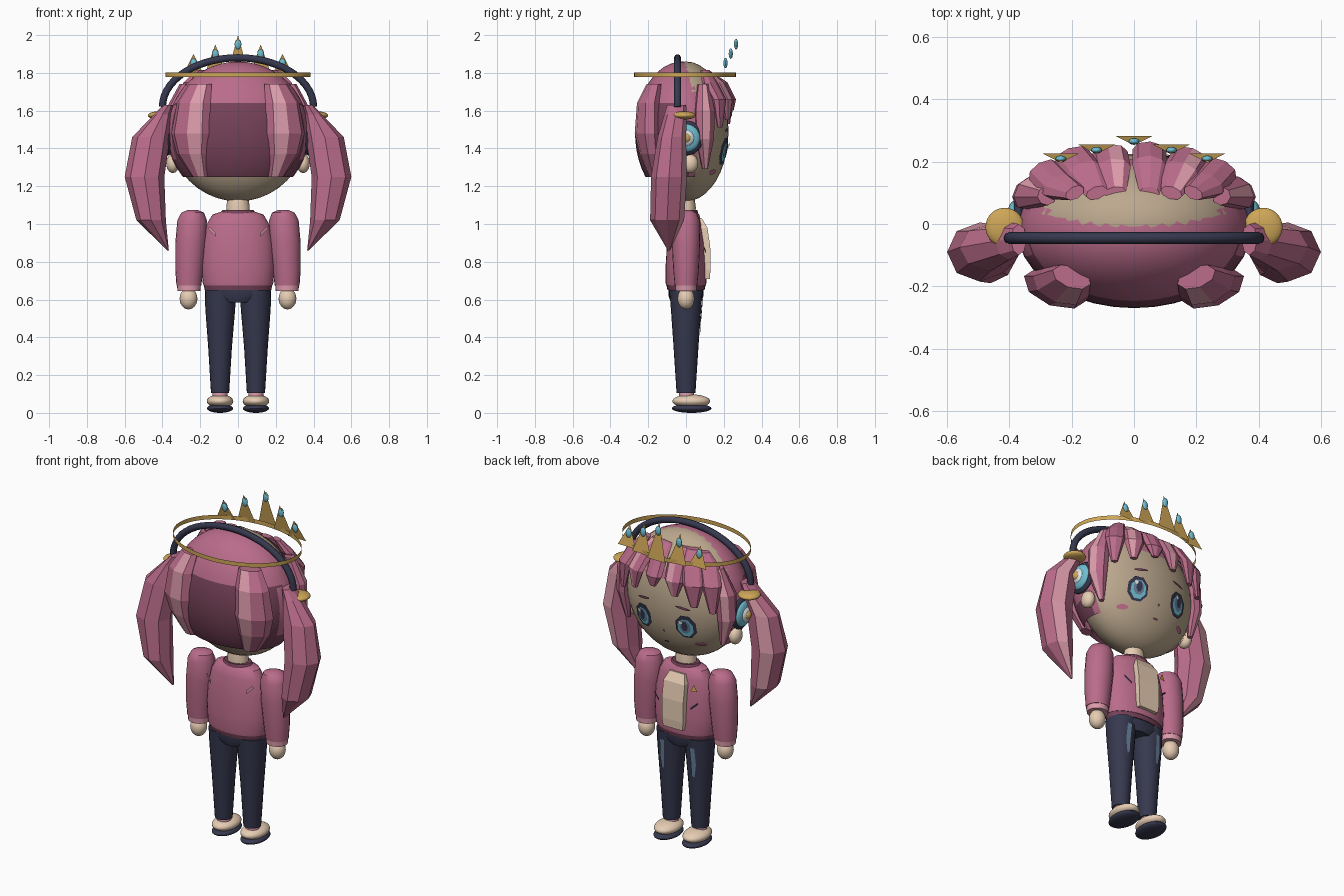
import bpy, bmesh, math
from mathutils import Vector

if "Cube" in bpy.data.objects:
    bpy.data.objects.remove(bpy.data.objects["Cube"])

def srgb(r, g, b):
    return tuple(((c / 255 + .055) / 1.055) ** 2.4 for c in (r, g, b)) + (1,)

MATS = {}
for key, col in dict(pink=(186, 108, 138), light_pink=(222, 156, 172), dark_pink=(118, 66, 88),
                     navy=(54, 56, 78), cream=(232, 206, 180), tan=(188, 168, 142),
                     gold=(206, 166, 88), cyan=(112, 190, 208), slate_blue=(104, 128, 156),
                     white=(232, 236, 240)).items():
    m = bpy.data.materials.new(key)
    m.diffuse_color = srgb(*col)
    m.use_nodes = True
    m.node_tree.nodes["Principled BSDF"].inputs["Base Color"].default_value = m.diffuse_color
    MATS[key] = m

def finish(name, bm, mats, smooth):
    me = bpy.data.meshes.new(name)
    bm.to_mesh(me)
    bm.free()
    ob = bpy.data.objects.new(name, me)
    bpy.context.collection.objects.link(ob)
    for m in mats.split():
        me.materials.append(MATS[m])
    if smooth:
        bpy.context.view_layer.objects.active = ob
        bpy.ops.object.select_all(action='DESELECT')
        ob.select_set(True)
        bpy.ops.object.shade_smooth_by_angle(angle=math.radians(40))
    return ob

def ball(name, c, r, mat, seg=28, rings=16):
    bm = bmesh.new()
    bmesh.ops.create_uvsphere(bm, u_segments=seg, v_segments=rings, radius=1)
    for v in bm.verts:
        v.co = Vector(c) + Vector(v.co[i] * r[i] for i in range(3))
    return finish(name, bm, mat, True)

def loft(name, stations, mats, n=8, rot=0, paint=None, smooth=False, phase=0):
    """Skin elliptical horizontal sections (x, y, z, half width, half depth)."""
    bm = bmesh.new()
    ca, sa = math.cos(rot), math.sin(rot)
    loops = []
    for x, y, z, w, d in stations:
        ring = []
        for k in range(n):
            a = 2 * math.pi * (k + phase) / n
            u, v = w * math.cos(a), d * math.sin(a)
            ring.append(bm.verts.new((x + u * ca - v * sa, y + u * sa + v * ca, z)))
        loops.append(ring)
    for j in range(len(loops) - 1):
        for k in range(n):
            f = bm.faces.new((loops[j][k], loops[j][(k + 1) % n], loops[j + 1][(k + 1) % n], loops[j + 1][k]))
            if paint:
                f.material_index = paint(j, k)
    bm.faces.new(loops[0])
    bm.faces.new(loops[-1])
    bmesh.ops.recalc_face_normals(bm, faces=bm.faces)
    return finish(name, bm, mats, smooth)

def tube(name, pts, r, mat, n=10):
    cu = bpy.data.curves.new(name, 'CURVE')
    cu.dimensions = '3D'
    cu.bevel_depth, cu.bevel_resolution, cu.use_fill_caps = r, 2, True
    sp = cu.splines.new('POLY')
    sp.points.add(len(pts) - 1)
    for p, q in zip(sp.points, pts):
        p.co = (*q, 1)
    cu.materials.append(MATS[mat])
    ob = bpy.data.objects.new(name, cu)
    bpy.context.collection.objects.link(ob)

def plate(name, pts, mat):
    bm = bmesh.new()
    f = bm.faces.new([bm.verts.new(p) for p in pts])
    f.normal_update()
    if f.normal.y < 0:
        f.normal_flip()
    return finish(name, bm, mat, False)

HEAD, HR = (0, 0, 1.49), (.365, .225, .37)

def face_disc(name, x, z, w, h, mat, lift, n=8, tilt=0):
    """Flat painted shape wrapped on the front of the head."""
    pts = []
    for k in range(n):
        a = 2 * math.pi * (k + .5) / n
        u, v = w * math.cos(a), h * math.sin(a)
        px, pz = x + u * math.cos(tilt) - v * math.sin(tilt), z + u * math.sin(tilt) + v * math.cos(tilt)
        t = 1 - (px / HR[0]) ** 2 - ((pz - HEAD[2]) / HR[2]) ** 2
        pts.append((px, HR[1] * math.sqrt(max(t, .02)) + lift, pz))
    plate(name, pts, mat)

# head and neck
ball("head", HEAD, HR, "tan", 36, 20)
loft("neck", [(0, 0, 1.03, .06, .05), (0, 0, 1.09, .062, .052), (0, 0, 1.14, .055, .045)], "cream", 16, smooth=True)

# hair cap: full dome on top, only the back half below the hairline
bm = bmesh.new()
bmesh.ops.create_uvsphere(bm, u_segments=36, v_segments=24, radius=1)
for v in bm.verts:
    v.co = Vector((v.co.x * .375, v.co.y * .25 - .02, v.co.z * .375 + 1.485))
for z in (1.64, 1.25):
    bmesh.ops.bisect_plane(bm, geom=bm.verts[:] + bm.edges[:] + bm.faces[:], plane_co=(0, 0, z), plane_no=(0, 0, 1))
drop = []
for f in bm.faces:
    c = f.calc_center_median()
    if c.z < 1.25 or (c.z < 1.64 and c.y > .05):
        drop.append(f)
    elif c.z < 1.64 and abs(c.x) < .34 and c.y < 0:
        f.material_index = 1
bmesh.ops.delete(bm, geom=drop, context='FACES')
finish("hair_cap", bm, "pink dark_pink", True)

# fringe locks, stripes on one face of some
for i, (x0, x1, y1, zt, w) in enumerate([(-.06, -.08, .225, 1.57, .06), (.05, .05, .235, 1.60, .055),
                                       (-.12, -.2, .215, 1.53, .06), (.12, .18, .215, 1.55, .06),
                                       (-.19, -.29, .17, 1.5, .055), (.19, .28, .175, 1.51, .055)]):
    loft(f"fringe_lock_{i}", [(x0, .1, 1.815, w * .6, .02), ((x0 + x1) / 2, y1 - .05, 1.75, w, .035),
                              (x1, y1, 1.66, w, .03), (x1 * 1.04, y1 + .005, zt, w * .35, .012)],
         "pink light_pink", 8, -x1 * 1.8, lambda j, k, i=i: int(i in (0, 3) and k == 1))

for s in (-1, 1):
    side = "left" if s < 0 else "right"
    # locks beside the face and at the back of the head
    loft(f"{side}_side_lock", [(s * .28, .09, 1.74, .03, .03), (s * .335, .1, 1.6, .06, .045),
                               (s * .345, .1, 1.45, .055, .04), (s * .315, .1, 1.29, .015, .015)],
         "pink light_pink", 8, -s * .9, lambda j, k: int(k == 1))
    stripe = 5 if s < 0 else 6
    loft(f"{side}_back_lock", [(s * .2, -.17, 1.74, .065, .035), (s * .235, -.2, 1.64, .095, .055),
                               (s * .25, -.205, 1.48, .11, .06), (s * .24, -.19, 1.37, .09, .05),
                               (s * .2, -.165, 1.25, .045, .03)],
         "pink light_pink", 8, s * .35, lambda j, k, s=s: int(k == (6 if s < 0 else 5)))
    # long tail of hair with a pale stripe
    loft(f"{side}_ponytail", [(s * .37, -.05, 1.63, .025, .05), (s * .40, -.055, 1.58, .045, .06),
                              (s * .46, -.075, 1.46, .1, .075), (s * .495, -.09, 1.25, .105, .095),
                              (s * .46, -.1, 1.02, .078, .09), (s * .37, -.09, .86, .004, .006)],
         "pink light_pink", 8, 0, lambda j, k, s=s: int(k == (1 if s > 0 else 2) and j > 0))
    ball(f"{side}_hair_tie", (s * .415, -.01, 1.575), (.062, .062, .022), "gold")
    ball(f"{side}_ear", (s * .345, .02, 1.32), (.035, .045, .05), "cream", 16, 10)
    # headphone cup as stacked discs
    for nm, x, r, mat in (("pad", .37, .092, "navy"), ("ring", .385, .074, "cyan"),
                          ("disc", .396, .046, "white"), ("button", .405, .028, "gold")):
        ball(f"{side}_cup_{nm}", (s * x, .0, 1.455), (.026, r, r), mat)

    # eyes, brows and cheeks
    ex = s * .14
    face_disc(f"{side}_eye_outline", ex, 1.385, .062, .075, "navy", .006)
    face_disc(f"{side}_eye_iris", ex, 1.38, .046, .057, "cyan", .010)
    face_disc(f"{side}_eye_inner", ex, 1.388, .032, .043, "slate_blue", .013)
    face_disc(f"{side}_eye_pupil", ex, 1.393, .018, .032, "navy", .016)
    face_disc(f"{side}_eye_glint", ex + .022, 1.415, .012, .014, "white", .019)
    face_disc(f"{side}_brow", s * .13, 1.5, .045, .008, "dark_pink", .008, 8, -s * .15)
    face_disc(f"{side}_cheek", s * .2, 1.275, .03, .014, "pink", .006)

    # sleeve, cuff and hand
    loft(f"{side}_sleeve", [(s * .24, 0, 1.075, .025, .025), (s * .24, 0, 1.06, .06, .055),
                            (s * .243, 0, 1.02, .078, .072), (s * .25, 0, .9, .082, .075),
                            (s * .258, 0, .76, .074, .068), (s * .26, 0, .675, .066, .06)], "pink", 20, smooth=True)
    loft(f"{side}_cuff", [(s * .26, 0, .685, .064, .058), (s * .26, 0, .645, .06, .056)], "light_pink", 20, smooth=True)
    ball(f"{side}_hand", (s * .262, 0, .605), (.047, .045, .057), "cream", 20, 12)

    # trouser leg with faded front patch
    loft(f"{side}_trouser_leg", [(s * .093, 0, .65, .083, .088), (s * .094, 0, .55, .079, .08),
                                 (s * .095, 0, .35, .063, .066), (s * .095, 0, .105, .048, .05)], "navy", 20, smooth=True)
    plate(f"{side}_faded_patch", [(s * .085, .089, .6), (s * .115, .086, .6), (s * .12, .077, .5),
                                  (s * .108, .074, .42), (s * .092, .076, .43), (s * .09, .081, .5)], "slate_blue")
    # sock and shoe
    loft(f"{side}_sock", [(s * .095, 0, .13, .038, .038), (s * .095, .005, .07, .042, .042)], "light_pink", 16, smooth=True)
    ball(f"{side}_shoe", (s * .095, .028, .062), (.07, .1, .036), "cream")
    ball(f"{side}_sole", (s * .095, .03, .024), (.069, .105, .024), "navy")
    # jacket pocket slit and pale back mark
    plate(f"{side}_pocket", [(s * .105, .107, .84), (s * .145, .094, .875), (s * .145, .094, .888), (s * .105, .107, .853)], "navy")
    ob = plate(f"{side}_back_mark", [(s * .115, -.091, .93), (s * .16, -.073, .975), (s * .15, -.078, .985), (s * .12, -.09, .955)], "light_pink")
    ob.data.flip_normals()

face_disc("nose", 0, 1.33, .006, .008, "dark_pink", .006)
face_disc("mouth", 0, 1.255, .018, .006, "dark_pink", .006)

# headband
tube("headband", [(.4 * math.cos(a), -.045, 1.62 + .26 * math.sin(a))
                  for a in (math.pi * i / 28 for i in range(29))], .019, "navy")

# jacket body, hem, collar, shirt panel and badge
loft("jacket", [(0, 0, 1.065, .09, .055), (0, 0, 1.05, .135, .07), (0, 0, 1.0, .165, .085), (0, 0, .9, .186, .1),
                (0, 0, .78, .193, .108), (0, 0, .69, .187, .108), (0, 0, .675, .183, .106)], "pink", 32, smooth=True)
loft("jacket_hem", [(0, 0, .69, .184, .106), (0, 0, .65, .176, .098)], "dark_pink", 32, smooth=True)
loft("collar", [(0, 0, 1.045, .105, .068), (0, 0, 1.075, .08, .06)], "dark_pink", 24, smooth=True)
loft("shirt_panel", [(0, .07, 1.03, .07, .02), (0, .09, .98, .1, .033), (0, .1, .88, .1, .04),
                     (0, .105, .76, .1, .035), (0, .105, .71, .09, .03)], "cream", 4, phase=.5)
plate("badge", [(-.1, .101, .95), (-.14, .093, .95), (-.12, .095, .99)], "gold")

# trouser seat
loft("trouser_seat", [(0, 0, .665, .17, .092), (0, 0, .62, .175, .093), (0, 0, .585, .09, .08)], "navy", 28, smooth=True)

# crown: thin band, spikes and gems
bm = bmesh.new()
ring = [[bm.verts.new((.385 * math.cos(a), -.005 + .27 * math.sin(a), z))
         for a in (2 * math.pi * i / 48 for i in range(48))] for z in (1.777, 1.802)]
for i in range(48):
    bm.faces.new((ring[0][i], ring[0][(i + 1) % 48], ring[1][(i + 1) % 48], ring[1][i]))
finish("crown_band", bm, "gold", True)
for i, (x, y, top) in enumerate([(-.235, .212, 1.9), (-.12, .24, 1.95), (0, .268, 2.0), (.12, .24, 1.95), (.235, .212, 1.9)]):
    plate(f"crown_spike_{i}", [(x - .06, y + .015, 1.78), (x + .06, y + .015, 1.78), (x, y - .015, top)], "gold")
    ball(f"crown_gem_{i}", (x, y - .003, top - .048), (.018, .011, .028), "cyan", 12, 8)
